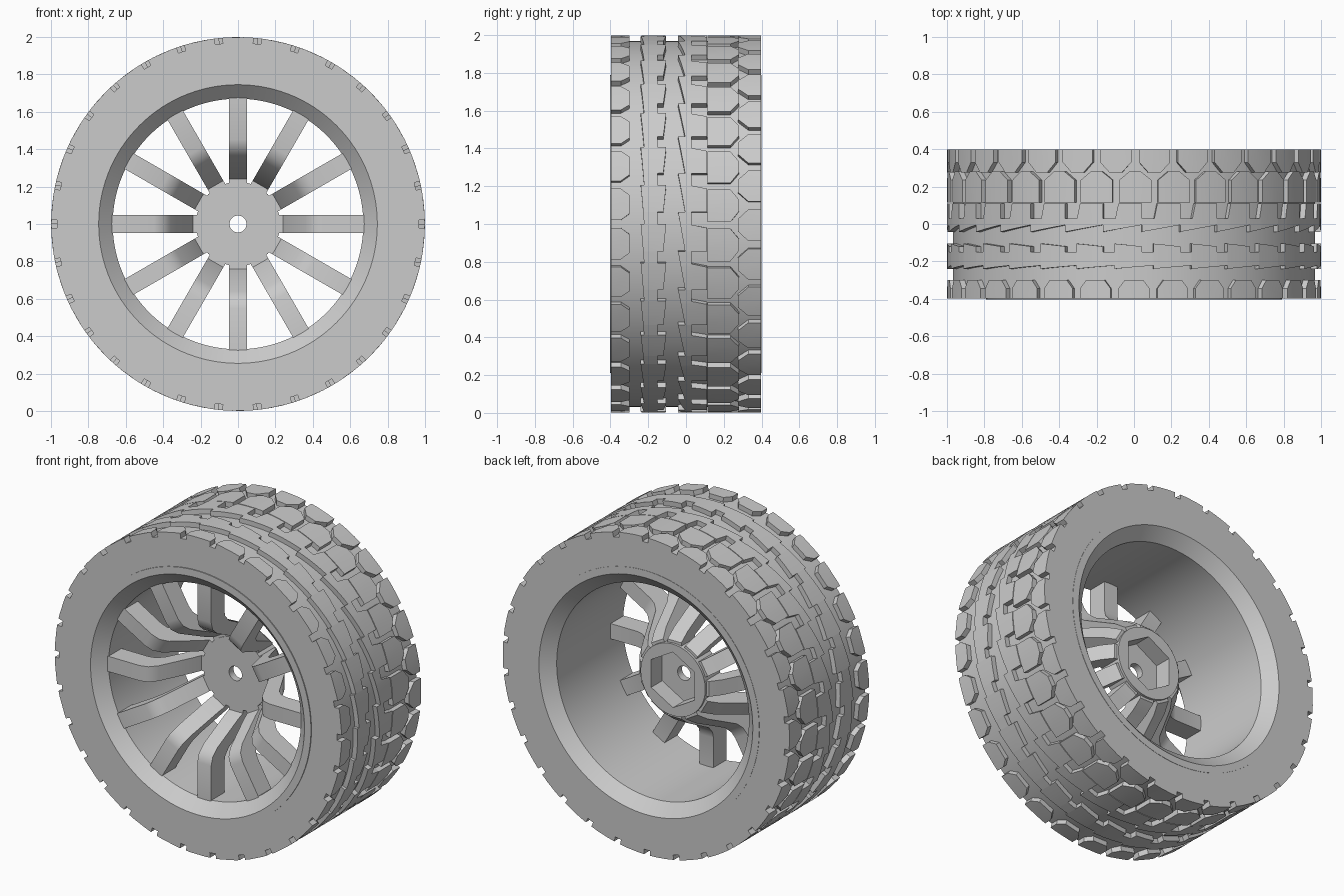
import bpy, bmesh, math

if "Cube" in bpy.data.objects:
    bpy.data.objects.remove(bpy.data.objects["Cube"])

grey = bpy.data.materials.new("light_grey")
grey.diffuse_color = (0.6, 0.6, 0.6, 1)
grey.use_nodes = True
grey.node_tree.nodes["Principled BSDF"].inputs["Base Color"].default_value = grey.diffuse_color


def polar(r, a, y):
    """Point at radius r and angle a around the axle (along y, height 1)."""
    return (r * math.cos(a), y, 1 + r * math.sin(a))


def finish(name, bm, angle=30):
    bmesh.ops.recalc_face_normals(bm, faces=bm.faces)
    me = bpy.data.meshes.new(name)
    bm.to_mesh(me)
    bm.free()
    me.materials.append(grey)
    me.shade_smooth()
    me.set_sharp_from_angle(angle=math.radians(angle))
    ob = bpy.data.objects.new(name, me)
    bpy.context.collection.objects.link(ob)
    return ob


def lathe(name, profile, n=120):
    """Closed profile of (radius or function of angle, y) spun round the axle."""
    bm = bmesh.new()
    rings = []
    for i in range(n):
        a = 2 * math.pi * i / n
        rings.append([bm.verts.new(polar(r(a) if callable(r) else r, a, y))
                      for r, y in profile])
    k = len(profile)
    for i in range(n):
        p, q = rings[i], rings[(i + 1) % n]
        for j in range(k):
            m = (j + 1) % k
            bm.faces.new((p[j], p[m], q[m], q[j]))
    return finish(name, bm)


def tread_row(name, columns, shift=0.0, n=30, r0=0.955, r1=0.999):
    """n raised blocks; columns are (fraction of pitch, y start, y end)."""
    bm = bmesh.new()
    pitch = 2 * math.pi / n
    for i in range(n):
        secs = []
        for u, ya, yb in columns:
            a = (i + u + shift) * pitch
            secs.append([bm.verts.new(polar(r, a, y))
                         for r, y in ((r0, ya), (r1, ya), (r1, yb), (r0, yb))])
        for p, q in zip(secs, secs[1:]):
            for j in range(4):
                m = (j + 1) % 4
                bm.faces.new((p[j], p[m], q[m], q[j]))
        bm.faces.new(secs[0])
        bm.faces.new(secs[-1][::-1])
    return finish(name, bm, 20)


# Tyre body
lathe("tyre", [(0.77, -0.397), (0.968, -0.397), (0.968, 0.397), (0.77, 0.397)], 180)

# Tread rows, front to back
tread_row("front_shoulder_blocks", [
    (0.10, -0.397, -0.345), (0.26, -0.397, -0.30),
    (0.74, -0.397, -0.30), (0.90, -0.397, -0.345)])
tread_row("front_rib", [
    (0.0, -0.222, -0.15), (0.3, -0.227, -0.15), (0.301, -0.227, -0.12),
    (0.65, -0.233, -0.112), (1.0, -0.24, -0.105)])
tread_row("middle_rib", [
    (0.0, -0.005, 0.11), (0.3, -0.016, 0.11), (0.6, -0.027, 0.11),
    (0.68, -0.03, 0.03), (1.0, -0.042, 0.03)], 0.3)
tread_row("rear_blocks", [
    (0.05, 0.115, 0.235), (0.32, 0.115, 0.28),
    (0.62, 0.115, 0.28), (0.88, 0.115, 0.235)])
tread_row("rear_shoulder_blocks", [
    (0.10, 0.33, 0.397), (0.34, 0.275, 0.397),
    (0.66, 0.275, 0.397), (0.90, 0.33, 0.397)], 0.47)

# Rim barrel with sloped lips
lathe("rim", [(0.79, -0.403), (0.745, -0.403), (0.67, -0.33),
              (0.67, 0.33), (0.745, 0.399), (0.79, 0.399)])


# Hub with axle hole and hexagonal socket at the back
def hexagon(a):
    t = (a - math.pi / 6) % (math.pi / 3) - math.pi / 6
    return 0.175 * math.cos(math.pi / 6) / math.cos(t)


lathe("hub", [(0.045, -0.025), (0.225, -0.025), (0.225, 0.13),
              (hexagon, 0.13), (hexagon, 0.02), (0.045, 0.02)], 72)

# Twelve bent spokes
side = [(0.69, -0.335), (0.45, -0.335), (0.40, -0.32), (0.36, -0.275),
        (0.26, -0.07), (0.24, -0.02), (0.20, -0.02), (0.20, 0.115),
        (0.24, 0.115), (0.29, 0.05), (0.40, -0.16), (0.44, -0.195),
        (0.48, -0.205), (0.69, -0.205)]
bm = bmesh.new()
for i in range(12):
    a = math.radians(30 * i)
    c, s = math.cos(a), math.sin(a)
    left, right = [[bm.verts.new((r * c - w * s, y, 1 + r * s + w * c))
                    for r, y in side] for w in (-0.048, 0.048)]
    bm.faces.new(left)
    bm.faces.new(right[::-1])
    for j in range(len(side)):
        m = (j + 1) % len(side)
        bm.faces.new((left[j], left[m], right[m], right[j]))
finish("spokes", bm, 35)
